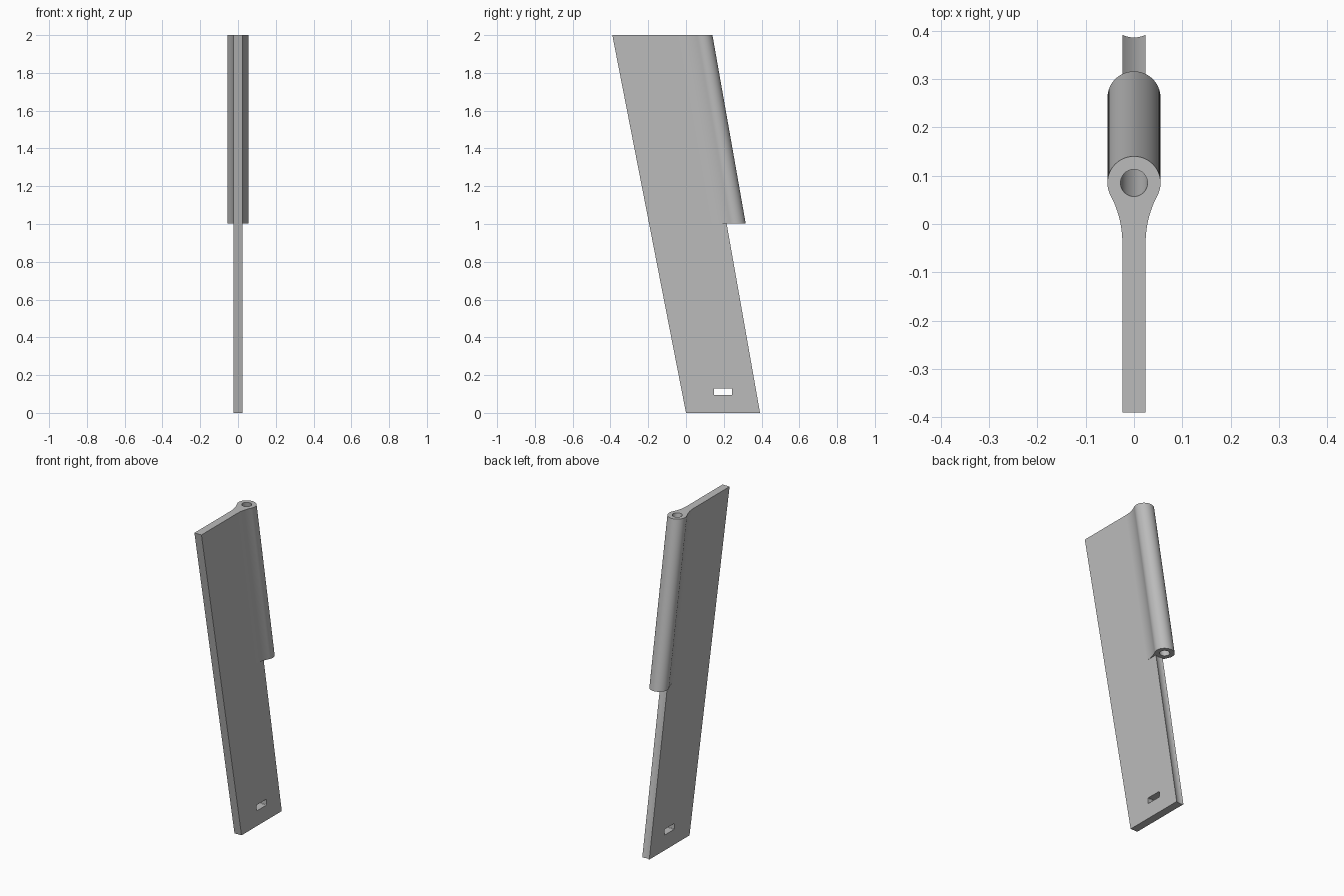
import bpy, bmesh, math
from math import sin, cos, pi

cube = bpy.data.objects.get("Cube")
if cube:
    bpy.data.objects.remove(cube, do_unlink=True)

grey = bpy.data.materials.new("plain grey")
grey.use_nodes = True
grey.diffuse_color = (0.5, 0.5, 0.5, 1)
grey.node_tree.nodes["Principled BSDF"].inputs["Base Color"].default_value = (0.5, 0.5, 0.5, 1)

HALF = 0.024      # half thickness of the blade
KNUCKLE = 0.055   # outer radius of the knuckle
BORE = 0.028      # radius of its hole
GROOVE = 0.052    # radius of the hollow rear edge


def front_y(z):
    return -0.195 * z


def axis_y(z):
    return 0.438 - 0.1765 * z


def arc(cx, cy, r, a0, a1, steps):
    return [(cx + r * cos(a0 + (a1 - a0) * i / steps),
             cy + r * sin(a0 + (a1 - a0) * i / steps)) for i in range(steps + 1)]


def mirrored(side):
    """Close a +x half outline with its mirror image."""
    return side + [(-x, y) for x, y in reversed(side) if abs(x) > 1e-6]


def blade_section(z):
    half_angle = math.asin(HALF / GROOVE)
    rear = arc(0, axis_y(z), GROOVE, -pi / 2 + half_angle, -pi / 2, 5)
    rear[-1] = (0, rear[-1][1])
    return mirrored([(HALF, front_y(z))] + rear)


def knuckle_section(z):
    # Concave fillet tangent to both the flat blade and the round knuckle
    cy, drop = axis_y(z), 0.125
    r = (HALF**2 + drop**2 - KNUCKLE**2) / (2 * (KNUCKLE - HALF))
    touch = math.atan2(drop, HALF + r)
    fillet = arc(HALF + r, cy - drop, r, pi, pi - touch, 12)
    barrel = arc(0, cy, KNUCKLE, -touch, pi / 2, 24)
    barrel[-1] = (0, barrel[-1][1])
    return mirrored([(HALF, front_y(z))] + fillet + barrel[1:])


def bore_section(z):
    return arc(0, axis_y(z), BORE, 0, 2 * pi, 40)[:-1]


def loft(name, section, z0, z1):
    bm = bmesh.new()
    low, high = [[bm.verts.new((x, y, z)) for x, y in section(z)] for z in (z0, z1)]
    for i in range(len(low)):
        j = (i + 1) % len(low)
        bm.faces.new((low[i], low[j], high[j], high[i]))
    bm.faces.new(low[::-1])
    bm.faces.new(high)
    bmesh.ops.recalc_face_normals(bm, faces=bm.faces)
    mesh = bpy.data.meshes.new(name)
    bm.to_mesh(mesh)
    bm.free()
    mesh.materials.append(grey)
    obj = bpy.data.objects.new(name, mesh)
    bpy.context.collection.objects.link(obj)
    return obj


def activate(obj):
    bpy.ops.object.select_all(action='DESELECT')
    obj.select_set(True)
    bpy.context.view_layer.objects.active = obj


def combine(obj, other, operation):
    mod = obj.modifiers.new(operation, 'BOOLEAN')
    mod.operation, mod.solver, mod.object = operation, 'EXACT', other
    activate(obj)
    bpy.ops.object.modifier_apply(modifier=mod.name)
    bpy.data.objects.remove(other, do_unlink=True)


# Leaning blade with a hollow rear edge, and a knuckle along its upper half
blade = loft("hinge_blade", blade_section, 0, 1.003)
combine(blade, loft("knuckle", knuckle_section, 1.003, 2), 'UNION')

# Bore through the knuckle
combine(blade, loft("bore_cutter", bore_section, 0.95, 2.05), 'DIFFERENCE')

# Slot near the foot, with softened corners
bpy.ops.mesh.primitive_cube_add(size=1, location=(0, 0.196, 0.112))
slot = bpy.context.object
slot.name = "slot_cutter"
slot.hide_render = True
slot.scale = (0.2, 0.096, 0.036)
bpy.ops.object.transform_apply(location=False, rotation=False, scale=True)
slot.data.materials.append(grey)
soft = slot.modifiers.new("corners", 'BEVEL')
soft.width, soft.segments = 0.005, 3
bpy.ops.object.modifier_apply(modifier=soft.name)
combine(blade, slot, 'DIFFERENCE')

# Smooth the rounds, keep the edges crisp
activate(blade)
bpy.ops.object.shade_smooth_by_angle(angle=math.radians(30))
weighted = blade.modifiers.new("flat sides", 'WEIGHTED_NORMAL')
weighted.keep_sharp = True
